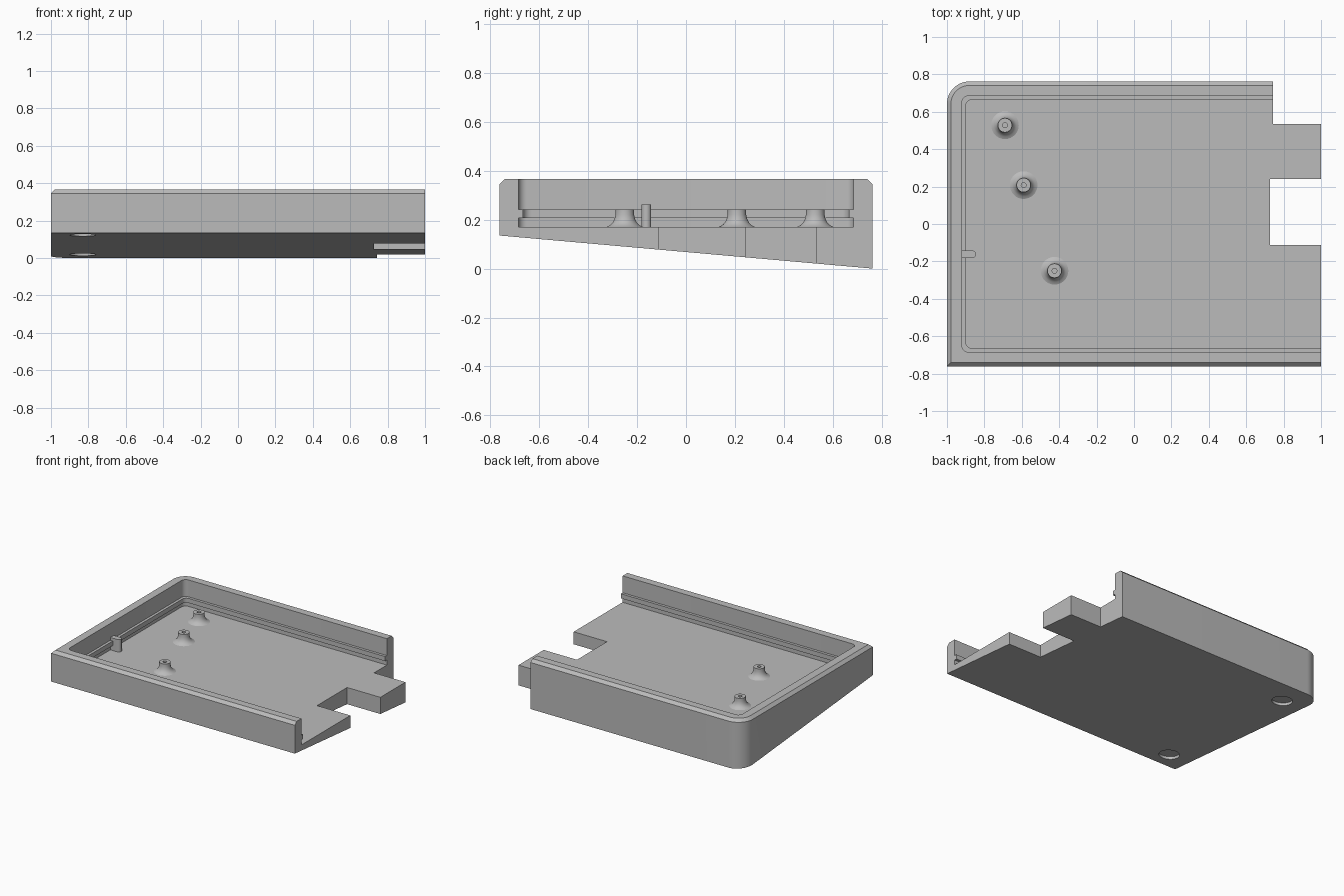
import bpy, bmesh, math

if "Cube" in bpy.data.objects:
    bpy.data.objects.remove(bpy.data.objects["Cube"])

mat = bpy.data.materials.new("plain grey")
mat.diffuse_color = (0.5, 0.5, 0.5, 1)
mat.use_nodes = True
mat.node_tree.nodes["Principled BSDF"].inputs["Base Color"].default_value = mat.diffuse_color


def make_object(name, bm):
    bmesh.ops.recalc_face_normals(bm, faces=bm.faces)
    mesh = bpy.data.meshes.new(name)
    bm.to_mesh(mesh)
    bm.free()
    mesh.materials.append(mat)
    obj = bpy.data.objects.new(name, mesh)
    bpy.context.collection.objects.link(obj)
    return obj


def loft(name, rings):
    """Solid through rings of equal point count, capped at both ends."""
    bm = bmesh.new()
    loops = [[bm.verts.new(p) for p in ring] for ring in rings]
    n = len(loops[0])
    for a, b in zip(loops, loops[1:]):
        for i in range(n):
            j = (i + 1) % n
            bm.faces.new((a[i], a[j], b[j], b[i]))
    bm.faces.new(loops[0][::-1])
    bm.faces.new(loops[-1])
    return make_object(name, bm)


def arc(cx, cy, r, a0, a1, n):
    return [(cx + r * math.cos(math.radians(a0 + (a1 - a0) * i / n)),
             cy + r * math.sin(math.radians(a0 + (a1 - a0) * i / n))) for i in range(n + 1)]


def at_height(points, z):
    return [(x, y, z) for x, y in points]


def box(name, x0, x1, y0, y1, z0, z1):
    pts = [(x0, y0), (x1, y0), (x1, y1), (x0, y1)]
    return loft(name, [at_height(pts, z0), at_height(pts, z1)])


def smooth(obj):
    bpy.ops.object.select_all(action='DESELECT')
    obj.select_set(True)
    bpy.context.view_layer.objects.active = obj
    bpy.ops.object.shade_smooth_by_angle(angle=math.radians(30))


def cut(target, cutter):
    mod = target.modifiers.new("cut", 'BOOLEAN')
    mod.operation, mod.solver, mod.object = 'DIFFERENCE', 'EXACT', cutter
    bpy.context.view_layer.objects.active = target
    bpy.ops.object.modifier_apply(modifier=mod.name)
    bpy.data.objects.remove(cutter)


HALF, TOP, FLOOR = 0.762, 0.366, 0.17
SLOPE = 0.135 / (2 * HALF)


def underside(y):
    return (HALF - y) * SLOPE


# Outer shell outline: one rounded back corner, flat open end on the right
def outline(inset):
    r = 0.12
    corner = arc(-1 + r, HALF - r, r - inset, 90, 180, 16)
    return [(-1 + inset, -HALF + inset), (1, -HALF + inset), (1, HALF - inset)] + corner


# Cavity outline, running out past the open end
def cavity(inset):
    x, y, r = -0.92 + inset, 0.685 - inset, 0.035
    return ([(1.3, -y), (1.3, y)] + arc(x + r, y - r, r, 90, 180, 6)
            + arc(x + r, -y + r, r, 180, 270, 6))


# Wedge case with chamfered rim
case = loft("wedge_case", [
    [(x, y, underside(y)) for x, y in outline(0)],
    at_height(outline(0), TOP - 0.021),
    at_height(outline(0.021), TOP)])

# Hollow interior leaving a thin ledge rib around the wall
steps = [(0, FLOOR), (0, 0.207), (0.02, 0.207), (0.02, 0.241), (0, 0.241), (0, 0.6)]
cut(case, loft("cavity_cutter", [at_height(cavity(d), z) for d, z in steps]))

# Notches at the open end
cut(case, box("back_notch", 0.742, 1.3, 0.535, 1, -1, 1))
cut(case, box("middle_notch", 0.727, 1.3, -0.112, 0.24, -1, 1))

# Round foot recesses in the sloping underside
for y in (-0.62, 0.56):
    ring = arc(-0.83, y, 0.07, 0, 348.75, 31)
    cut(case, loft("foot_recess", [
        [(px, py, underside(py) - 0.1) for px, py in ring],
        [(px, py, underside(py) + 0.02) for px, py in ring]]))
smooth(case)

# Flared standoffs with screw holes
profile = [(0.076, FLOOR - 0.001), (0.072, 0.171), (0.06, 0.177), (0.049, 0.188), (0.042, 0.202),
           (0.038, 0.22), (0.038, 0.241), (0.013, 0.241), (0.013, 0.18)]
for i, (x, y) in enumerate([(-0.69, 0.528), (-0.59, 0.208), (-0.425, -0.25)]):
    smooth(loft("standoff_%d" % (i + 1),
                [at_height(arc(x, y, r, 0, 348.75, 31), z) for r, z in profile]))

# Round-nosed locating fin on the left wall
fin = [(-0.93, 0.02 - 0.162), (-0.93, -0.02 - 0.162)] + arc(-0.865, -0.162, 0.02, -90, 90, 10)
smooth(loft("locating_fin", [at_height(fin, FLOOR - 0.002), at_height(fin, 0.262)]))
